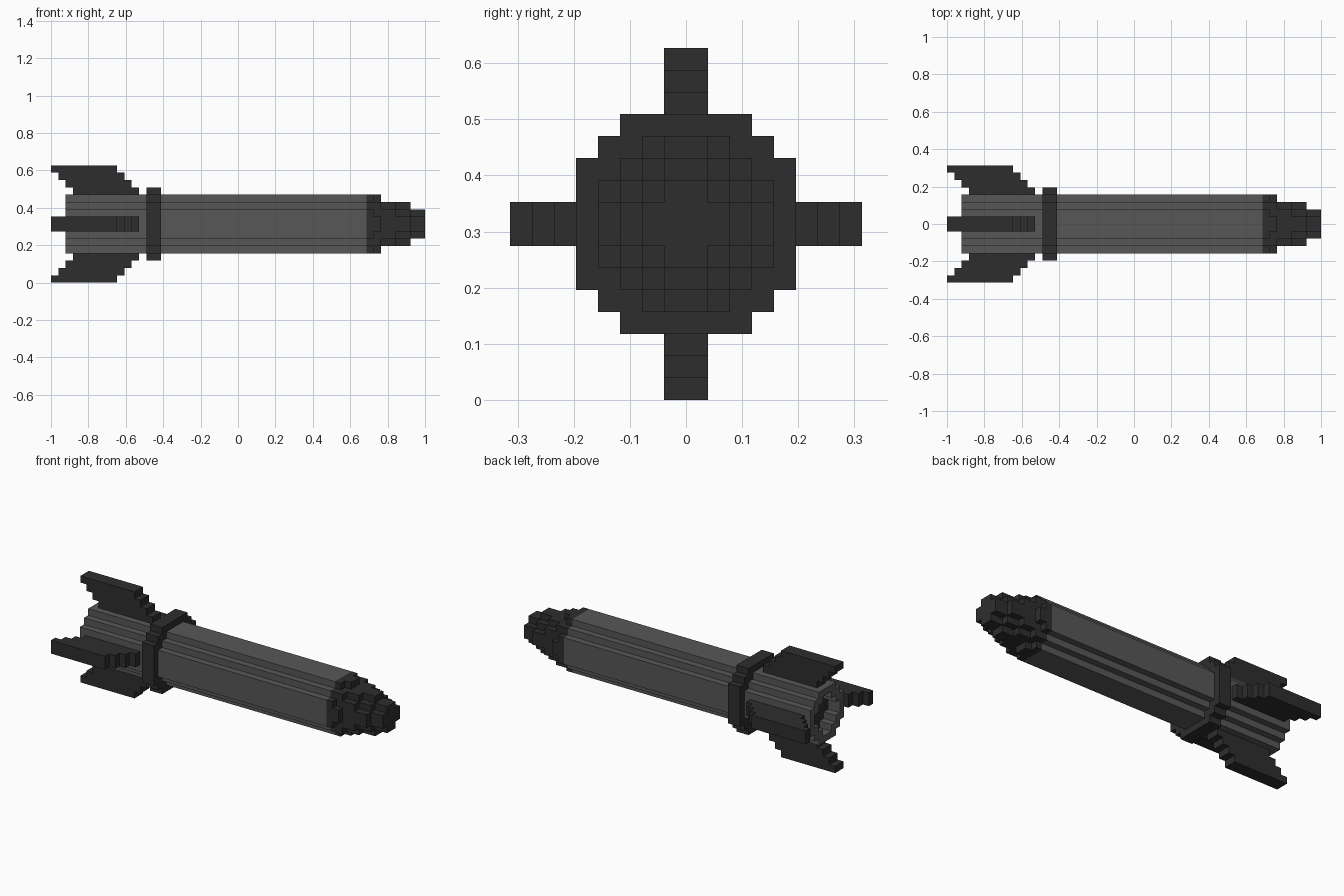
import bpy, bmesh
from mathutils import Vector

cube = bpy.data.objects.get("Cube")
if cube:
    bpy.data.objects.remove(cube, do_unlink=True)

U = 2 / 51  # size of one block


def material(name, v):
    m = bpy.data.materials.new(name)
    m.use_nodes = True
    m.diffuse_color = (v, v, v, 1)
    bsdf = next(n for n in m.node_tree.nodes if n.type == 'BSDF_PRINCIPLED')
    bsdf.inputs["Base Color"].default_value = (v, v, v, 1)
    bsdf.inputs["Roughness"].default_value = 0.8
    return m


GREY = material("mid grey", 0.095)
DARK = material("charcoal", 0.027)


def stepped_circle(steps):
    """Closed stair-step outline from (half width, half height) blocks, widest first."""
    quad = []
    for i, (a, b) in enumerate(steps):
        if i:
            quad.append((a, steps[i - 1][1]))
        quad.append((a, b))
    left = [(-a, b) for a, b in reversed(quad)]
    top = quad + left
    return top + [(-a, -b) for a, b in top]


def point(i, y, z):
    """Block coordinates, counted from the tail and the axis, to world space."""
    return Vector((i * U - 1, y * U, (z + 8) * U))


def wall(bm, outline, i0, i1):
    """Side faces between two stations; returns both end loops."""
    a, b = ([bm.verts.new(point(i, y, z)) for y, z in outline] for i in (i0, i1))
    n = len(outline)
    for k in range(n):
        j = (k + 1) % n
        bm.faces.new((a[k], a[j], b[j], b[k]))
    return a, b


def prism(bm, outline, i0, i1):
    a, b = wall(bm, outline, i0, i1)
    bm.faces.new(a)
    bm.faces.new(b)


def finish(bm, name, mat):
    bmesh.ops.recalc_face_normals(bm, faces=bm.faces)
    me = bpy.data.meshes.new(name)
    bm.to_mesh(me)
    bm.free()
    me.materials.append(mat)
    ob = bpy.data.objects.new(name, me)
    bpy.context.collection.objects.link(ob)
    return ob


BODY = stepped_circle([(4, 2), (3, 3), (2, 4)])
BORE = stepped_circle([(3, 1), (2, 2), (1, 3)])

# Body tube with an open recess in the tail
bm = bmesh.new()
outer, front = wall(bm, BODY, 2, 43)
bm.faces.new(front)
inner, _ = wall(bm, BORE, 2, 4)
loops = [bm.edges.get((l[k - 1], l[k])) for l in (outer, inner) for k in range(len(l))]
bmesh.ops.triangle_fill(bm, edges=loops, use_beauty=True, normal=(-1, 0, 0))
finish(bm, "body_tube", GREY)

# Dark floor of the tail recess
bm = bmesh.new()
prism(bm, BORE, 4, 5)
finish(bm, "tail_recess_floor", DARK)

# Raised collar ahead of the fins
bm = bmesh.new()
prism(bm, stepped_circle([(5, 3), (4, 4), (3, 5)]), 13, 15)
finish(bm, "collar", DARK)

# Nose, tapering in stepped layers
bm = bmesh.new()
for i0, i1, steps in [
    (43, 44, [(4, 2), (3, 3), (2, 4)]),
    (44, 45, [(4, 1), (3, 3), (1, 4)]),
    (45, 47, [(3, 2), (2, 3)]),
    (47, 49, [(3, 1), (2, 2), (1, 3)]),
    (49, 51, [(2, 1), (1, 2)]),
]:
    prism(bm, stepped_circle(steps), i0, i1)
finish(bm, "nose", DARK)

# Four swept fins with stepped edges, outline given as (station, radius)
trailing = [p for k in range(4) for p in ((3 - k, 4 + k), (3 - k, 5 + k))]
leading = [p for k in range(3, -1, -1) for p in ((12 - k, 5 + k), (12 - k, 4 + k))]
FIN = trailing + leading
DIRECTIONS = {"top": (0, 1), "bottom": (0, -1), "front": (-1, 0), "back": (1, 0)}
for side, (dy, dz) in DIRECTIONS.items():
    bm = bmesh.new()
    faces = [[bm.verts.new(point(i, r * dy + w * dz, r * dz + w * dy)) for i, r in FIN]
             for w in (-1, 1)]
    for f in faces:
        bm.faces.new(f)
    for k in range(len(FIN)):
        bm.faces.new((faces[0][k - 1], faces[0][k], faces[1][k], faces[1][k - 1]))
    finish(bm, side + "_fin", DARK)
